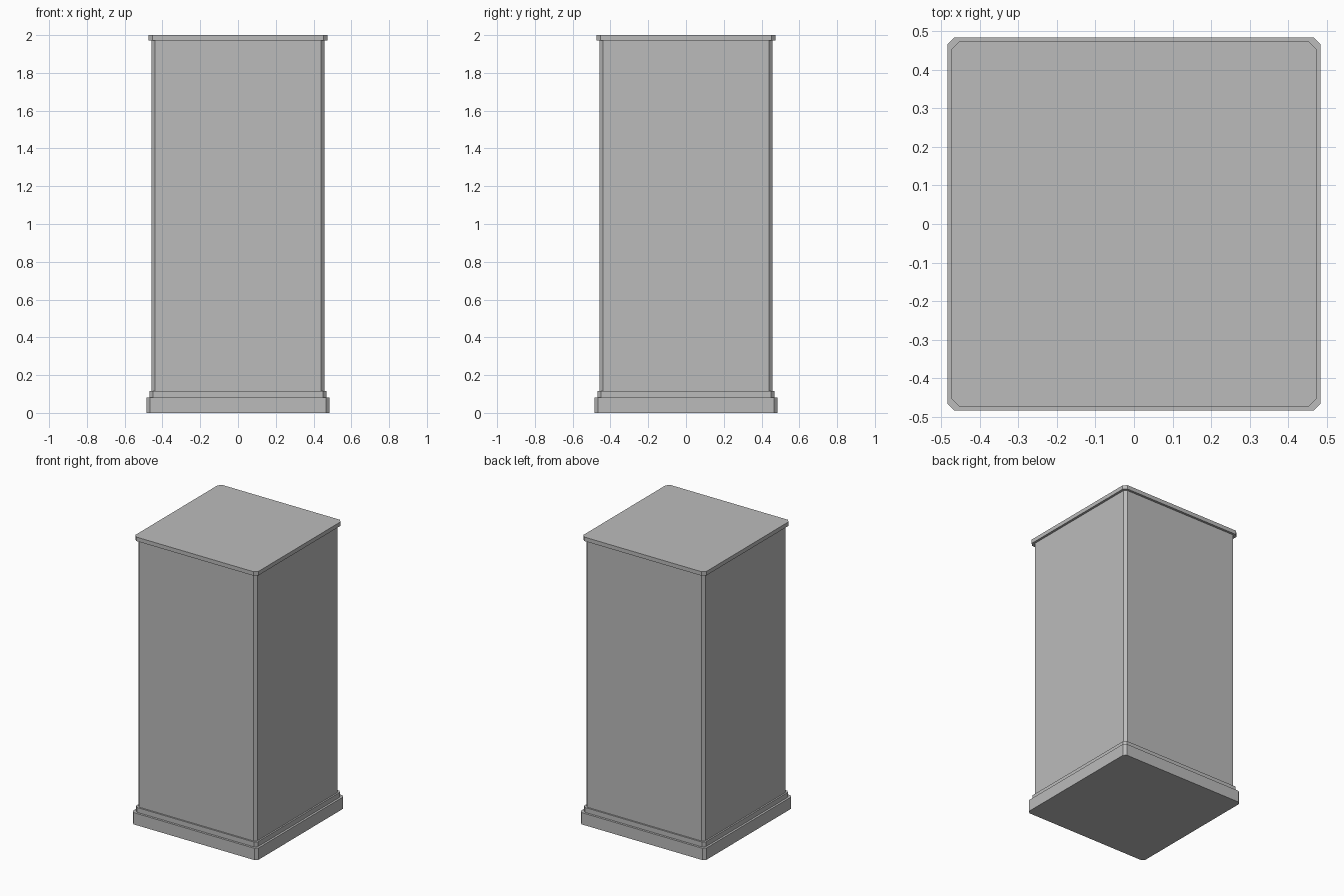
import bpy
import bmesh

cube = bpy.data.objects.get("Cube")
if cube:
    bpy.data.objects.remove(cube, do_unlink=True)

# Single stone grey
stone = bpy.data.materials.new("stone_grey")
stone.use_nodes = True
grey = (0.5, 0.5, 0.5, 1)
stone.diffuse_color = grey
stone.node_tree.nodes["Principled BSDF"].inputs["Base Color"].default_value = grey


def chamfered_slab(name, half, chamfer, bottom, top):
    """Square slab with its four upright corners cut off."""
    bm = bmesh.new()
    inner = half - chamfer
    corners = []
    for sx, sy in ((1, -1), (1, 1), (-1, 1), (-1, -1)):
        pair = [(sx * inner, sy * half), (sx * half, sy * inner)]
        corners += pair if sx * sy < 0 else pair[::-1]
    base = bm.faces.new([bm.verts.new((x, y, bottom)) for x, y in corners])
    extruded = bmesh.ops.extrude_face_region(bm, geom=[base], use_keep_orig=True)
    for item in extruded["geom"]:
        if isinstance(item, bmesh.types.BMVert):
            item.co.z = top
    bmesh.ops.recalc_face_normals(bm, faces=bm.faces[:])
    mesh = bpy.data.meshes.new(name)
    bm.to_mesh(mesh)
    bm.free()
    mesh.materials.append(stone)
    obj = bpy.data.objects.new(name, mesh)
    bpy.context.collection.objects.link(obj)
    return obj


# Plinth, moulding, shaft and cap, from the ground up
chamfered_slab("plinth", 0.484, 0.018, 0, 0.082)
chamfered_slab("base_moulding", 0.469, 0.018, 0.082, 0.116)
chamfered_slab("shaft", 0.458, 0.018, 0.116, 1.972)
chamfered_slab("cap_slab", 0.474, 0.022, 1.972, 2)
